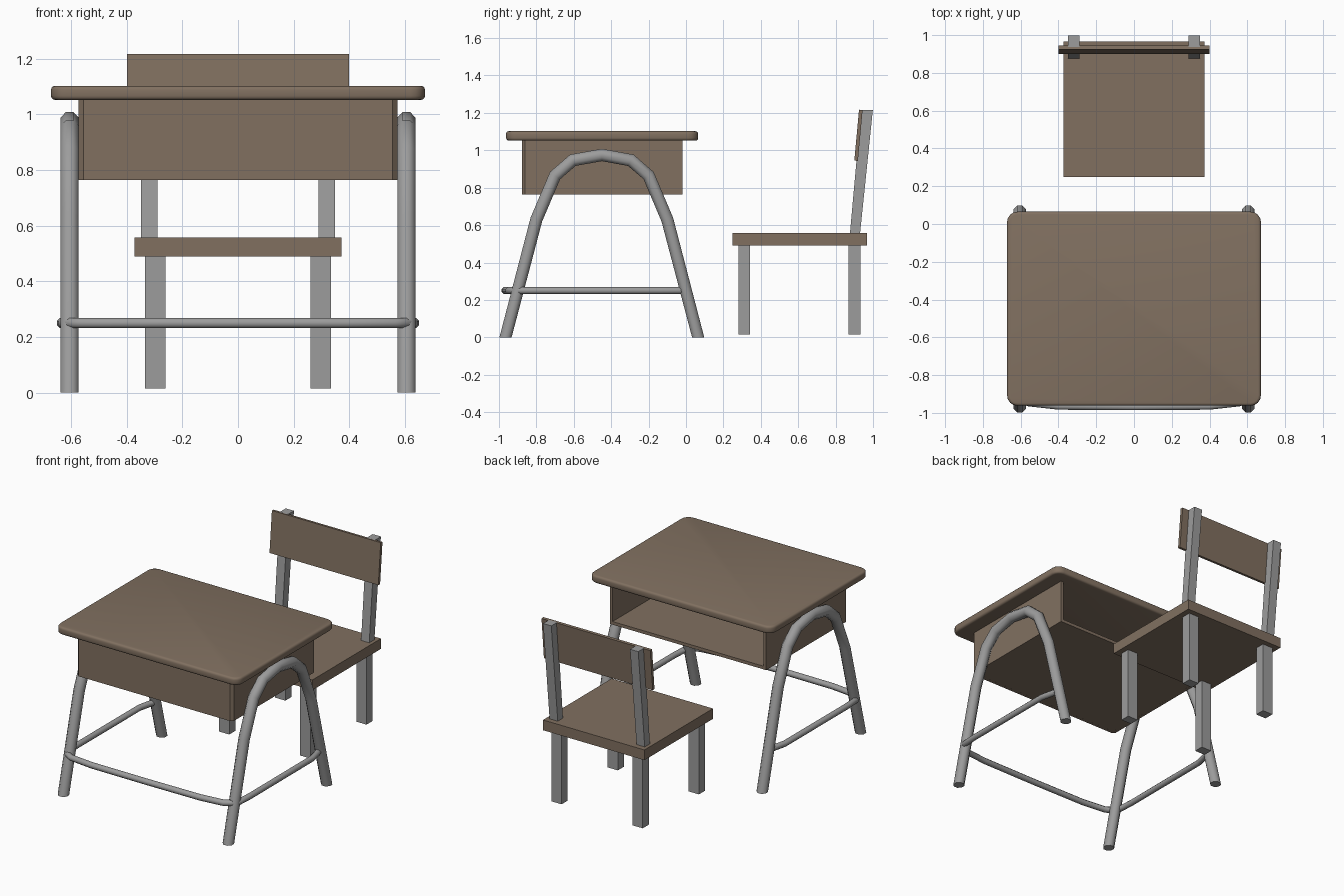
import bpy, bmesh, math
from mathutils import Vector

if "Cube" in bpy.data.objects:
    bpy.data.objects.remove(bpy.data.objects["Cube"])


def material(name, rgb):
    m = bpy.data.materials.new(name)
    m.diffuse_color = (*rgb, 1)
    m.use_nodes = True
    m.node_tree.nodes["Principled BSDF"].inputs["Base Color"].default_value = m.diffuse_color
    return m


WOOD = material("brown_wood", (0.22, 0.163, 0.118))
METAL = material("grey_metal", (0.335, 0.335, 0.335))


def finish(bm, name, mat, smooth=None):
    bmesh.ops.recalc_face_normals(bm, faces=bm.faces)
    me = bpy.data.meshes.new(name)
    bm.to_mesh(me)
    bm.free()
    me.materials.append(mat)
    ob = bpy.data.objects.new(name, me)
    bpy.context.collection.objects.link(ob)
    if smooth:
        bpy.ops.object.select_all(action='DESELECT')
        bpy.context.view_layer.objects.active = ob
        ob.select_set(True)
        bpy.ops.object.shade_smooth_by_angle(angle=math.radians(smooth))
    return ob


def prism(name, mat, pts, axis, lo, hi, bevel=0, smooth=None):
    """Extrude a 2D outline along x (pts are y,z) or z (pts are x,y)."""
    bm = bmesh.new()

    def put(p, h):
        return bm.verts.new((h, *p) if axis == 'x' else (*p, h))
    a = [put(p, lo) for p in pts]
    b = [put(p, hi) for p in pts]
    bm.faces.new(a)
    bm.faces.new(b)
    n = len(pts)
    for i in range(n):
        j = (i + 1) % n
        bm.faces.new((a[i], a[j], b[j], b[i]))
    if bevel:
        rim = [e for e in bm.edges
               if abs(e.verts[0].co.z - e.verts[1].co.z) < 1e-5]
        bmesh.ops.bevel(bm, geom=rim, offset=bevel, segments=3,
                        profile=0.5, affect='EDGES')
    return finish(bm, name, mat, smooth)


def box(name, mat, x0, x1, y0, y1, z0, z1):
    return prism(name, mat, [(x0, y0), (x1, y0), (x1, y1), (x0, y1)], 'z', z0, z1)


def tube(name, mat, path, normal, flat_r, end_dir=None):
    """Eight-sided mitred tube along a planar path."""
    path = [Vector(p) for p in path]
    n = Vector(normal)
    r = flat_r / math.cos(math.pi / 8)
    bm = bmesh.new()
    rings = []
    last = len(path) - 1
    for i, p in enumerate(path):
        d0 = (p - path[max(i - 1, 0)]).normalized()
        d1 = (path[min(i + 1, last)] - p).normalized()
        t, scale = (d0 + d1).normalized(), 1
        if 0 < i < last:
            scale = 1 / max(t.dot(d1), 0.5)
        elif end_dir:
            t = Vector(end_dir) * (1 if i == 0 else -1)
        side = n.cross(t)
        ring = []
        for k in range(8):
            a = (k + 0.5) * math.pi / 4
            ring.append(bm.verts.new(p + n * r * math.cos(a)
                                     + side * r * scale * math.sin(a)))
        rings.append(ring)
    for a, b in zip(rings, rings[1:]):
        for k in range(8):
            j = (k + 1) % 8
            bm.faces.new((a[k], a[j], b[j], b[k]))
    bm.faces.new(rings[0])
    bm.faces.new(rings[-1])
    return finish(bm, name, mat, 50)


# Desk top: rounded rectangle with softened edge
W, Y0, Y1, R = 0.672, -0.962, 0.065, 0.055
outline = []
for cx, cy, start in ((W - R, Y1 - R, 0), (R - W, Y1 - R, 90),
                      (R - W, Y0 + R, 180), (W - R, Y0 + R, 270)):
    for k in range(5):
        a = math.radians(start + k * 22.5)
        outline.append((cx + R * math.cos(a), cy + R * math.sin(a)))
prism("desk_top", WOOD, outline, 'z', 1.052, 1.102, bevel=0.014, smooth=35)

# Storage box under the top: U-shaped wall with chamfered front, open at the back
right = [(0.573, -0.02), (0.573, -0.86), (0.555, -0.877)]
inner = [(0.553, -0.857), (0.553, -0.02)]
flip = lambda pts: [(-x, y) for x, y in reversed(pts)]
prism("box_walls", WOOD, right + flip(right) + flip(inner) + inner, 'z', 0.764, 1.056)
box("box_floor", WOOD, -0.556, 0.556, -0.86, -0.0202, 0.7642, 0.785)

# Arched tube legs, one each side
half = [(0.515, 0), (0.35, 0.63), (0.25, 0.865), (0.155, 0.947)]
arch = [(-0.45 - d, z) for d, z in half] + [(-0.45, 0.975)] \
    + [(-0.45 + d, z) for d, z in reversed(half)]
for s, label in ((-1, "left"), (1, "right")):
    tube(f"desk_leg_arch_{label}", METAL, [(s * 0.605, y, z) for y, z in arch],
         (1, 0, 0), 0.0325, end_dir=(0, 0, 1))

# U-shaped brace bar running round the sides and front
bar = [(0.605, -0.015), (0.632, -0.13), (0.633, -0.78), (0.627, -0.88),
       (0.607, -0.918), (0.56, -0.947), (0.4, -0.965)]
loop = bar + [(0, -0.968)] + flip(bar)
tube("brace_bar", METAL, [(x, y, 0.25) for x, y in loop], (0, 0, 1), 0.018)

# Chair seat
box("chair_seat", WOOD, -0.372, 0.372, 0.248, 0.967, 0.49, 0.558)

# Chair legs and leaning back posts
for s, label in ((-1, "left"), (1, "right")):
    xa, xb = sorted((s * 0.26, s * 0.335))
    box(f"chair_front_leg_{label}", METAL, xa, xb, 0.28, 0.343, 0.015, 0.492)
    box(f"chair_back_leg_{label}", METAL, xa, xb, 0.868, 0.932, 0.015, 0.492)
    xa, xb = sorted((s * 0.289, s * 0.349))
    prism(f"chair_back_post_{label}", METAL,
          [(0.876, 0.55), (0.93, 0.55), (0.999, 1.216), (0.936, 1.216)], 'x', xa, xb)

# Chair backrest, tilted with the posts
prism("chair_backrest", WOOD,
      [(0.9, 0.945), (0.919, 0.943), (0.944, 1.215), (0.925, 1.217)], 'x', -0.399, 0.399)
